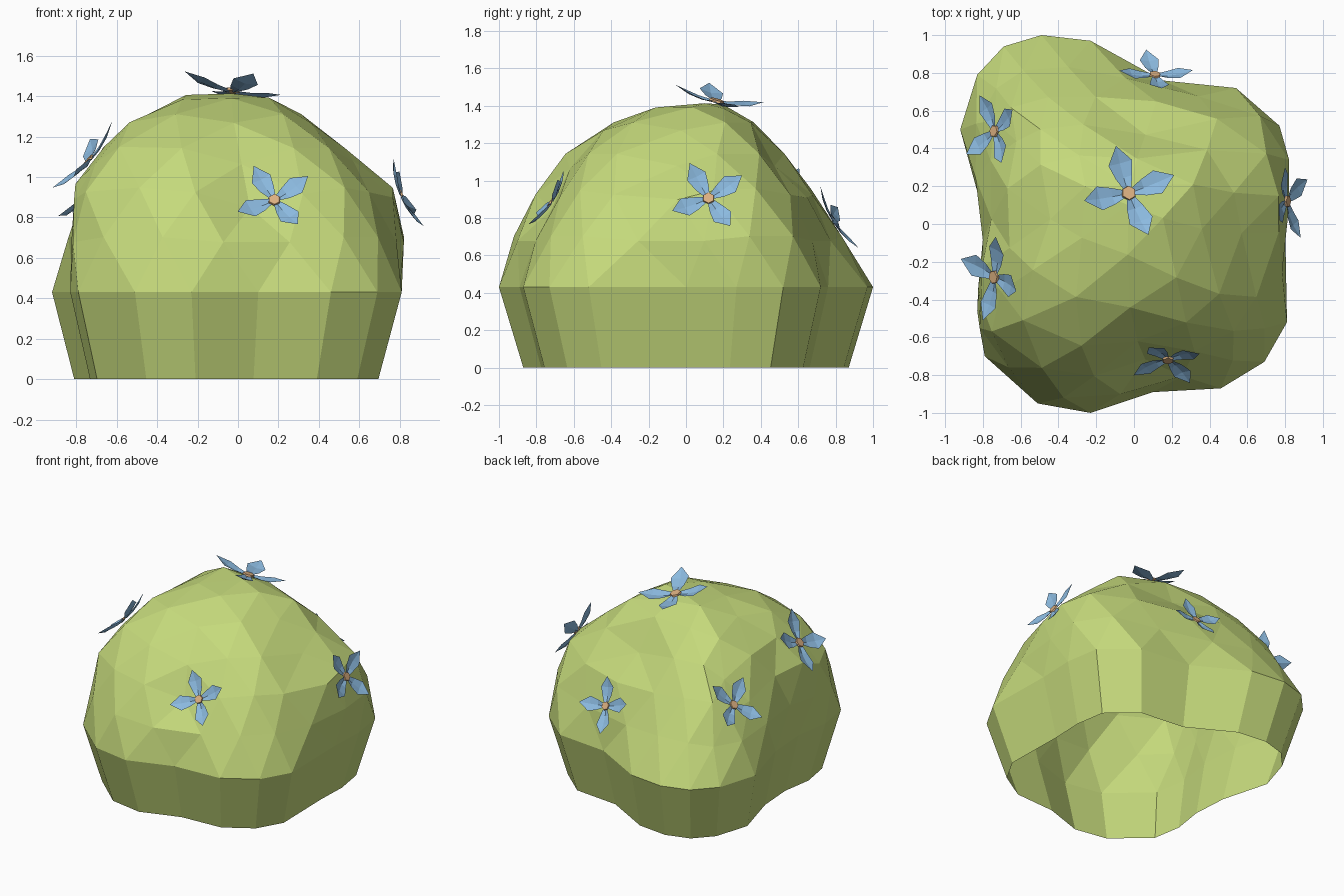
import bpy, bmesh, math, random
from mathutils import Vector, Matrix

if "Cube" in bpy.data.objects:
    bpy.data.objects.remove(bpy.data.objects["Cube"])

random.seed(4)

def material(name, rgb):
    m = bpy.data.materials.new(name)
    m.diffuse_color = (*rgb, 1)
    m.use_nodes = True
    m.node_tree.nodes["Principled BSDF"].inputs["Base Color"].default_value = m.diffuse_color
    return m

green = material("leaf green", (0.56, 0.70, 0.20))
blue = material("petal blue", (0.26, 0.49, 0.74))
orange = material("flower centre orange", (0.73, 0.44, 0.22))

def finish(bm, name, mats):
    me = bpy.data.meshes.new(name)
    bm.to_mesh(me)
    bm.free()
    for m in mats:
        me.materials.append(m)
    ob = bpy.data.objects.new(name, me)
    bpy.context.collection.objects.link(ob)
    return ob

# flowers: centre, outward direction, roll in degrees, size
FLOWERS = {
    "top_flower": ((-0.03, 0.16, 1.41), (0.17, 0.26, 1), -13, 1.1),
    "front_flower": ((0.18, -0.71, 0.88), (0.0, -0.8, 0.52), 2, 0.88),
    "right_flower": ((0.80, 0.12, 0.90), (0.9, 0.0, 0.4), 0, 0.92),
    "left_back_flower": ((-0.73, 0.49, 0.90), (-0.77, 0.1, 0.64), 8, 0.92),
    "left_front_flower": ((-0.73, -0.28, 1.07), (-0.77, -0.1, 0.64), 35, 1.02),
    "back_flower": ((0.11, 0.78, 0.78), (0.1, 0.85, 0.5), -15, 0.86),
}

# widest outline of the bush, seen from above, one point every 18 degrees
OUTLINE = [(0.80, 0.0), (0.81, 0.27), (0.77, 0.52), (0.54, 0.72), (0.15, 0.76),
           (-0.23, 0.97), (-0.49, 1.0), (-0.69, 0.94), (-0.83, 0.79), (-0.92, 0.5),
           (-0.81, 0.10), (-0.79, -0.2), (-0.83, -0.46), (-0.79, -0.70), (-0.51, -0.95),
           (-0.23, -1.0), (0.10, -0.89), (0.46, -0.87), (0.69, -0.73), (0.81, -0.52)]

def outline(angle):
    t = (angle / math.radians(18)) % 20
    i = int(t + 1e-4)
    a, b = Vector(OUTLINE[i % 20]), Vector(OUTLINE[(i + 1) % 20])
    return a.lerp(b, max(0, t - i))

# bush: half icosphere stretched to the outline, slimmer from front to back higher up
WAIST = 0.43
bm = bmesh.new()
bmesh.ops.create_icosphere(bm, subdivisions=3, radius=1)
bmesh.ops.delete(bm, geom=[v for v in bm.verts if v.co.z < -0.01], context='VERTS')
for v in bm.verts:
    x, y, z = v.co
    z = max(z, 0)
    rho = math.hypot(x, y)
    p = outline(math.atan2(y, x)) * rho
    if z > 0.05:
        # fuller at the back right corner, leaner at the two neighbouring corners
        s = math.sin(2 * math.atan2(p.y, p.x))
        if p.x < 0 and p.y < 0:
            s *= -0.1
        p *= (1 + 0.075 * s * min(1, z / 0.35)) * random.uniform(0.985, 1.015)
        p.x = p.x * 1.04 - 0.03 * (1 - rho) - 0.16 * z * z * rho
        p.y = p.y * (1 - 0.11 * min(1, z / 0.55)) + 0.1 * (1 - rho) ** 2 - 0.11 * z * rho
    v.co = (p.x, p.y, WAIST + z * 0.985)
    # bring the surface up to each flower
    if z > 0.35:
        for c, n, _, _ in FLOWERS.values():
            c, n = Vector(c), Vector(n).normalized()
            w = min(1, 1.8 * max(0, 1 - (v.co - c).length / 0.34))
            v.co -= n * ((v.co - c).dot(n) + 0.012) * w

# lower skirt, narrowing to an open bottom
rim = [e for e in bm.edges if e.is_boundary]
ext = bmesh.ops.extrude_edge_only(bm, edges=rim)["geom"]
for v in (g for g in ext if isinstance(g, bmesh.types.BMVert)):
    v.co = (v.co.x * 0.87 - 0.01, v.co.y * 0.87, 0.0)
bmesh.ops.recalc_face_normals(bm, faces=bm.faces)
if max(bm.faces, key=lambda f: f.calc_center_median().z).normal.z < 0:
    bmesh.ops.reverse_faces(bm, faces=bm.faces)
finish(bm, "bush", [green])

# one flower: four folded, curled petals around a small centre
def flower(name, centre, normal, roll, size):
    bm = bmesh.new()
    for ang in (118, 33, -57, -155):
        rot = Matrix.Rotation(math.radians(ang + roll), 3, 'Z')
        rows = []
        for r, w, h in ((0.015, 0.016, 0.005), (0.08, 0.042, 0.008), (0.15, 0.06, 0.022)):
            rows.append([bm.verts.new(rot @ Vector((r, s * w, h + abs(s) * 0.01)))
                         for s in (-1, 0, 1)])
        tip = bm.verts.new(rot @ Vector((0.232, 0, 0.055)))
        for a, b in zip(rows, rows[1:]):
            for k in (0, 1):
                bm.faces.new((a[k], b[k], b[k + 1], a[k + 1]))
        for k in (0, 1):
            bm.faces.new((rows[-1][k], tip, rows[-1][k + 1]))
    disc = bmesh.ops.create_cone(bm, cap_ends=True, segments=6, radius1=0.037,
                                 radius2=0.034, depth=0.012,
                                 matrix=Matrix.Translation((0, 0, 0.016)))
    for f in {f for v in disc["verts"] for f in v.link_faces}:
        f.material_index = 1
    # local z follows the normal, local y points up the slope
    n = Vector(normal).normalized()
    up = Vector((0, 1, 0)) if n.z > 0.9 else Vector((0, 0, 1))
    right = up.cross(n).normalized()
    up = n.cross(right)
    m = Matrix((right, up, n)).transposed().to_4x4()
    bm.transform(Matrix.Translation(centre) @ m @ Matrix.Scale(size, 4))
    finish(bm, name, [blue, orange])

for name, spec in FLOWERS.items():
    flower(name, *spec)
